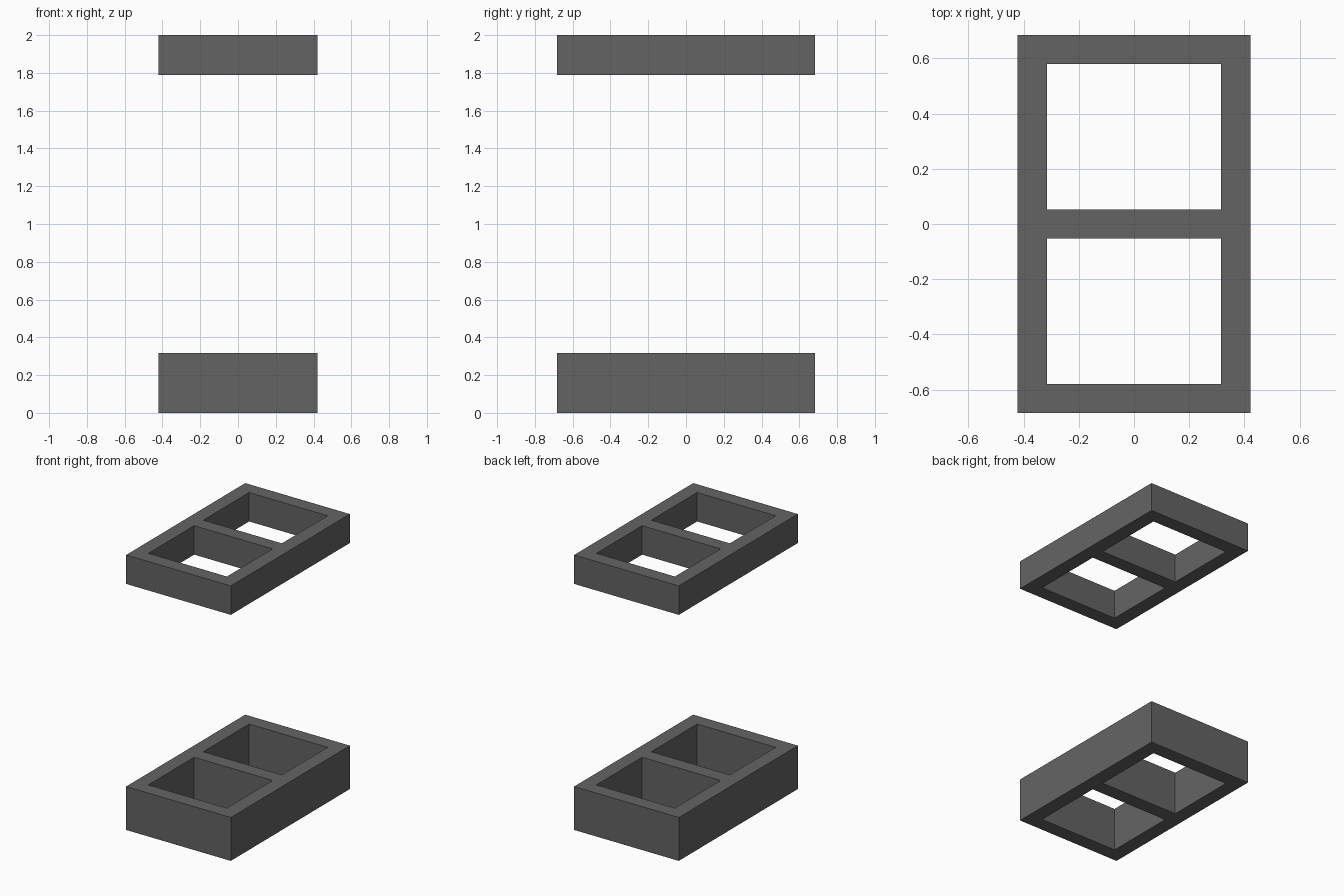
import bpy, bmesh

if "Cube" in bpy.data.objects:
    bpy.data.objects.remove(bpy.data.objects["Cube"])

U = 2 / 19  # wall thickness, the module of the whole model

grey = bpy.data.materials.new("dark_grey")
grey.diffuse_color = (0.127, 0.127, 0.127, 1)
grey.use_nodes = True
grey.node_tree.nodes["Principled BSDF"].inputs["Base Color"].default_value = grey.diffuse_color

XS = [-4 * U, -3 * U, 3 * U, 4 * U]
YS = [-6.5 * U, -5.5 * U, -0.5 * U, 0.5 * U, 5.5 * U, 6.5 * U]
HOLES = {(1, 1), (1, 3)}  # grid cells left open


def window_frame(name, z0, z1):
    """Flat grid with two open cells, extruded upward into a solid frame."""
    bm = bmesh.new()
    v = [[bm.verts.new((x, y, z0)) for y in YS] for x in XS]
    for i in range(len(XS) - 1):
        for j in range(len(YS) - 1):
            if (i, j) not in HOLES:
                bm.faces.new((v[i][j], v[i + 1][j], v[i + 1][j + 1], v[i][j + 1]))
    # drop the unused grid lines, keep the outline and openings
    ext = bmesh.ops.extrude_face_region(bm, geom=bm.faces[:], use_keep_orig=True)
    top = [e for e in ext["geom"] if isinstance(e, bmesh.types.BMVert)]
    bmesh.ops.translate(bm, verts=top, vec=(0, 0, z1 - z0))
    bmesh.ops.recalc_face_normals(bm, faces=bm.faces[:])
    me = bpy.data.meshes.new(name)
    bm.to_mesh(me)
    bm.free()
    me.materials.append(grey)
    ob = bpy.data.objects.new(name, me)
    bpy.context.collection.objects.link(ob)
    return ob


# Thick frame on the ground and thinner frame floating above it
window_frame("lower_frame", 0, 3 * U)
window_frame("upper_frame", 17 * U, 19 * U)
